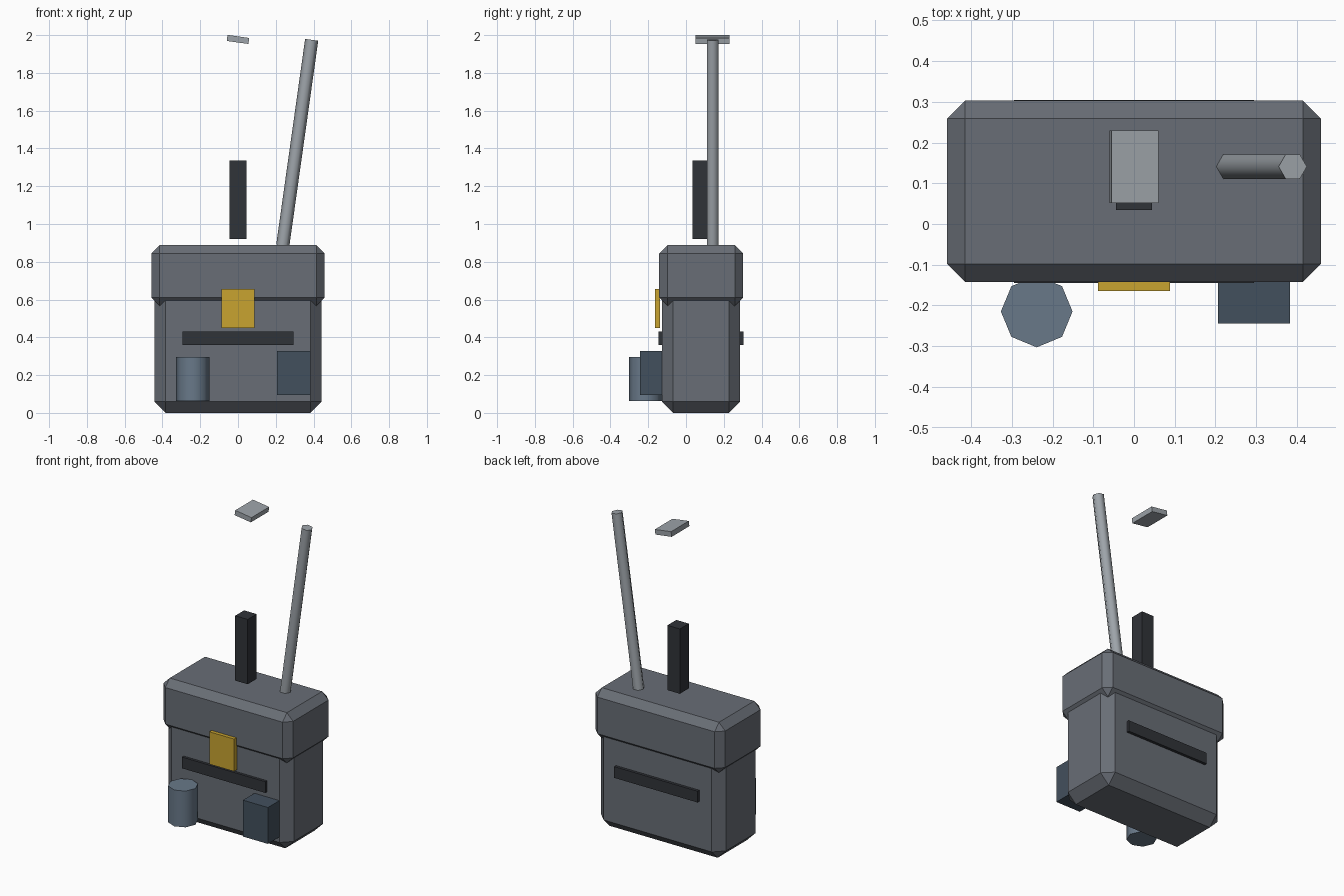
import bpy, bmesh
from math import radians, sin, cos
from mathutils import Matrix

if "Cube" in bpy.data.objects:
    bpy.data.objects.remove(bpy.data.objects["Cube"])


def material(name, rgb):
    m = bpy.data.materials.new(name)
    m.diffuse_color = (*rgb, 1)
    m.use_nodes = True
    m.node_tree.nodes["Principled BSDF"].inputs["Base Color"].default_value = m.diffuse_color
    return m


casing = material("casing_grey", (0.14, 0.155, 0.18))
dark = material("dark_rubber", (0.03, 0.033, 0.04))
gold = material("gold", (0.58, 0.37, 0.03))
slate = material("slate_blue", (0.14, 0.19, 0.25))
navy = material("dark_blue", (0.055, 0.08, 0.11))
metal = material("light_metal", (0.34, 0.37, 0.40))


def finish(name, bm, mat):
    bmesh.ops.recalc_face_normals(bm, faces=bm.faces)
    mesh = bpy.data.meshes.new(name)
    bm.to_mesh(mesh)
    bm.free()
    mesh.materials.append(mat)
    obj = bpy.data.objects.new(name, mesh)
    bpy.context.collection.objects.link(obj)
    return obj


def box(name, x, y, z, mat, bevel=0):
    """Box between (min, max) pairs, with optional flat chamfers."""
    bm = bmesh.new()
    size = [b - a for a, b in (x, y, z)]
    mid = [(a + b) / 2 for a, b in (x, y, z)]
    bmesh.ops.create_cube(bm, size=1, matrix=Matrix.Diagonal((*size, 1)))
    if bevel:
        bmesh.ops.bevel(bm, geom=bm.edges[:], offset=bevel, segments=1,
                        affect='EDGES')
    obj = finish(name, bm, mat)
    obj.location = mid
    return obj


def rod(name, sides, radius, length, centre, mat, tilt=0):
    bm = bmesh.new()
    bmesh.ops.create_cone(bm, cap_ends=True, segments=sides, radius1=radius,
                          radius2=radius, depth=length)
    obj = finish(name, bm, mat)
    # smooth sides, flat ends
    for p in obj.data.polygons:
        p.use_smooth = abs(p.normal.z) < 0.5
    obj.location = centre
    obj.rotation_euler.y = tilt
    return obj


# Chamfered case and overhanging lid
box("case", (-0.443, 0.443), (-0.128, 0.287), (0, 0.72), casing, 0.06)
box("lid", (-0.459, 0.459), (-0.142, 0.303), (0.566, 0.888), casing, 0.044)

# Strap passing through front and back
box("strap", (-0.295, 0.295), (-0.145, 0.305), (0.36, 0.432), dark)

# Front fittings
box("latch", (-0.088, 0.088), (-0.165, -0.137), (0.45, 0.657), gold)
box("side_pouch", (0.206, 0.383), (-0.244, -0.12), (0.095, 0.328), navy)
canister = rod("canister", 8, 0.088, 0.232, (-0.239, -0.215, 0.18), slate)

# Parts above the lid
box("upright_handle", (-0.044, 0.044), (0.035, 0.125), (0.92, 1.335), dark)

TILT = radians(8)
LENGTH = 1.1
top = (0.39, 0.141, 1.975)
rod("antenna", 6, 0.035, LENGTH,
    (top[0] - sin(TILT) * LENGTH / 2, top[1], top[2] - cos(TILT) * LENGTH / 2),
    metal, TILT).rotation_euler.y = TILT

# Tilted plate above the handle
plate = box("top_plate", (-0.058, 0.058), (0.051, 0.23), (1.961, 1.993), metal)
plate.rotation_euler.y = TILT

# Turn the antenna so its hexagon corners face sideways
antenna = bpy.data.objects["antenna"]
if max(v.co.x for v in antenna.data.vertices) < 0.034:
    antenna.data.transform(Matrix.Rotation(radians(30), 4, 'Z'))
